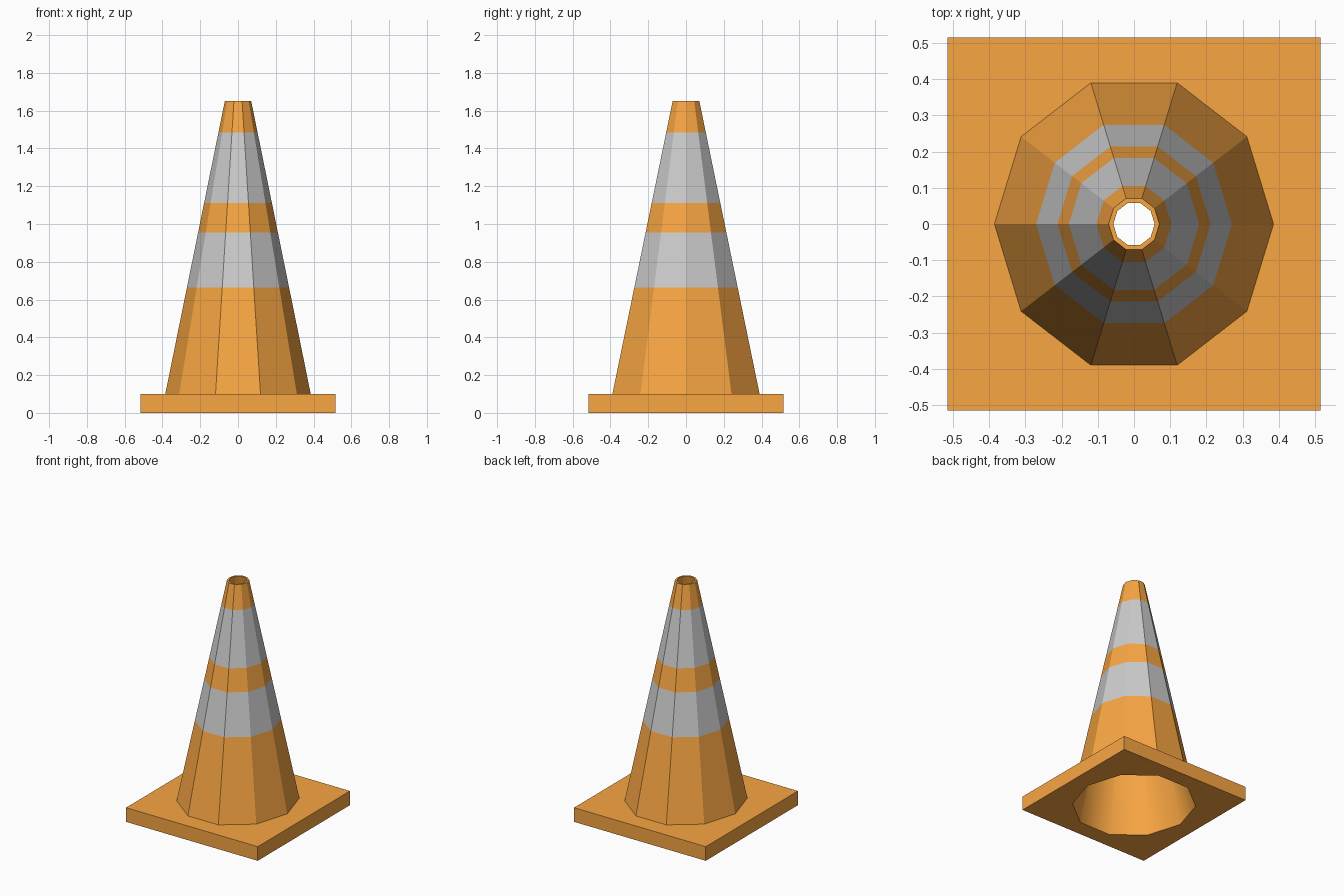
import bpy, bmesh, math

if "Cube" in bpy.data.objects:
    bpy.data.objects.remove(bpy.data.objects["Cube"])

SIDES = 10


def material(name, rgb):
    m = bpy.data.materials.new(name)
    m.diffuse_color = (*rgb, 1)
    m.use_nodes = True
    m.node_tree.nodes["Principled BSDF"].inputs["Base Color"].default_value = m.diffuse_color
    return m


orange = material("orange", (0.94, 0.38, 0.055))
grey = material("reflective_grey", (0.75, 0.75, 0.75))


def outer(z):
    # x radius of the outer cone at height z (straight taper)
    return 0.385 + (0.07 - 0.385) * (z - 0.10) / 1.55


def inner(z):
    return outer(z) - 0.013


def ring(bm, r, z):
    # slightly oval decagon
    step = 2 * math.pi / SIDES
    return [bm.verts.new((r * math.cos(i * step), 1.064 * r * math.sin(i * step), z))
            for i in range(SIDES)]


def skin(bm, lower, upper, mat=0):
    n = len(lower)
    for i in range(n):
        j = (i + 1) % n
        bm.faces.new((lower[i], lower[j], upper[j], upper[i])).material_index = mat


def finish(bm, name, mats, smooth=False):
    me = bpy.data.meshes.new(name)
    for f in bm.faces:
        f.smooth = smooth
    bm.to_mesh(me)
    bm.free()
    for m in mats:
        me.materials.append(m)
    ob = bpy.data.objects.new(name, me)
    bpy.context.collection.objects.link(ob)
    return ob


# Outer cone with flush reflective bands, and the flat rim at the top
bm = bmesh.new()
heights = [0.10, 0.665, 0.955, 1.11, 1.485, 1.65]
rings = [ring(bm, outer(z), z) for z in heights]
for k in range(5):
    skin(bm, rings[k], rings[k + 1], k % 2)
skin(bm, rings[-1], ring(bm, inner(1.65), 1.65))
finish(bm, "cone_body", [orange, grey])

# Smooth hollow inside, open at both ends
bm = bmesh.new()
skin(bm, ring(bm, inner(1.65), 1.65), ring(bm, inner(0), 0))
finish(bm, "cone_inside", [orange], smooth=True)

# Square base plate with the cone opening
bm = bmesh.new()
S, T = 0.515, 0.10
squares = []
for z, r, up in ((0, inner(0), -1), (T, outer(T), 1)):
    square = [bm.verts.new((x, y, z)) for x, y in ((-S, -S), (S, -S), (S, S), (-S, S))]
    squares.append(square)
    edges = []
    for loop in (square, ring(bm, r, z)):
        edges += [bm.edges.new((loop[i - 1], loop[i])) for i in range(len(loop))]
    filled = bmesh.ops.triangle_fill(bm, edges=edges, use_beauty=True, normal=(0, 0, up))
    for f in filled["geom"]:
        if isinstance(f, bmesh.types.BMFace):
            f.normal_update()
            if f.normal.z * up < 0:
                f.normal_flip()
skin(bm, *squares)
finish(bm, "base_plate", [orange])
